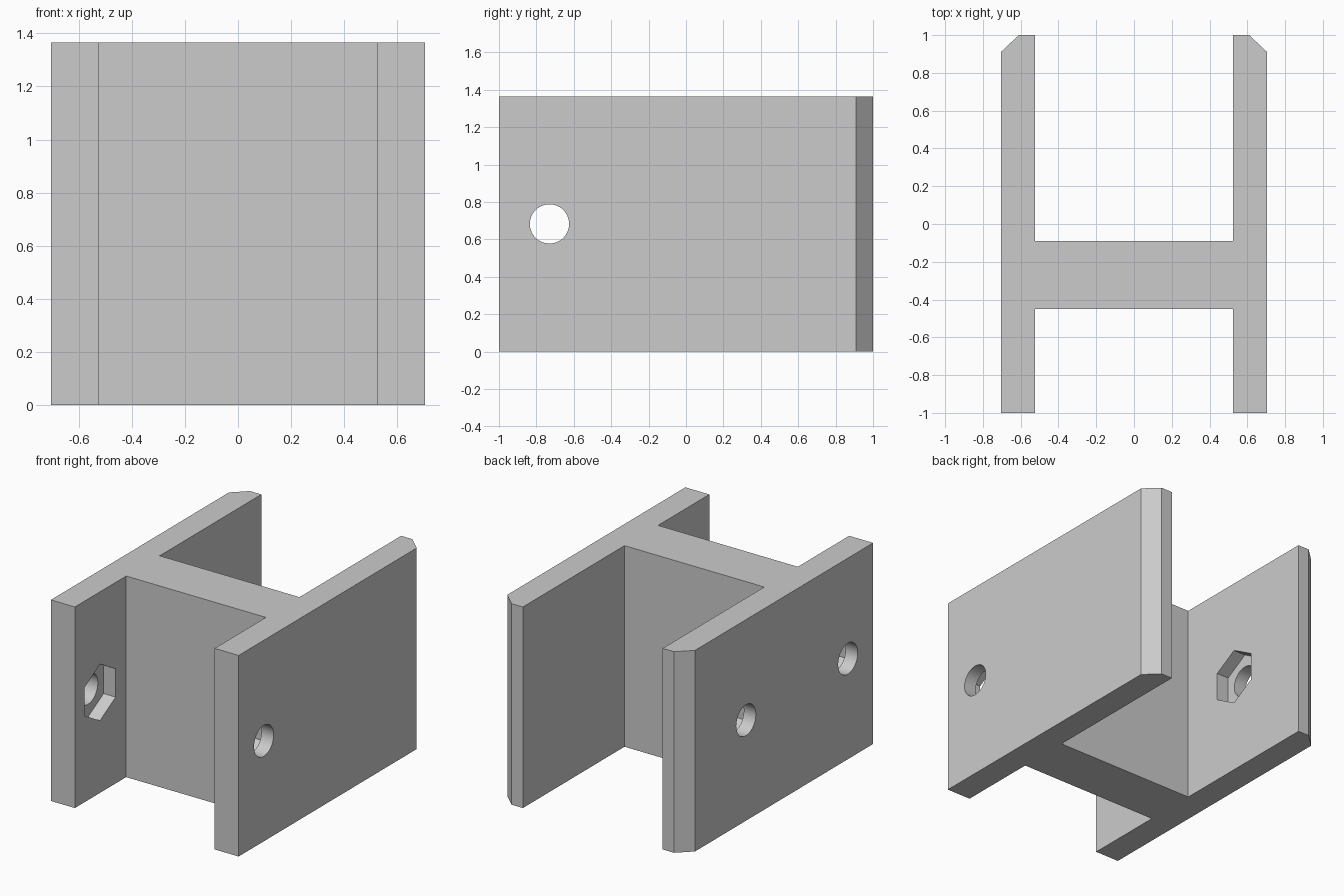
import bpy
import bmesh
import math
from mathutils import Vector

cube = bpy.data.objects.get("Cube")
if cube:
    bpy.data.objects.remove(cube, do_unlink=True)

HEIGHT = 1.365
OUTER, INNER, CHAMFER = 0.705, 0.525, 0.61
WEB_FRONT, WEB_BACK = -0.45, -0.09
HOLE_RADIUS, NUT_RADIUS, NUT_DEPTH = 0.105, 0.192, 0.09

grey = bpy.data.materials.new("light_grey")
grey.use_nodes = True
colour = (0.6, 0.6, 0.6, 1)
grey.diffuse_color = colour
grey.node_tree.nodes["Principled BSDF"].inputs["Base Color"].default_value = colour


def prism(name, outline, direction):
    """Extrude a closed outline of 3D points along a direction."""
    bm = bmesh.new()
    face = bm.faces.new([bm.verts.new(p) for p in outline])
    new = bmesh.ops.extrude_face_region(bm, geom=[face])["geom"]
    moved = [v for v in new if isinstance(v, bmesh.types.BMVert)]
    bmesh.ops.translate(bm, verts=moved, vec=Vector(direction))
    bmesh.ops.recalc_face_normals(bm, faces=bm.faces)
    mesh = bpy.data.meshes.new(name)
    bm.to_mesh(mesh)
    bm.free()
    mesh.materials.append(grey)
    obj = bpy.data.objects.new(name, mesh)
    bpy.context.collection.objects.link(obj)
    return obj


def select_only(obj):
    bpy.ops.object.select_all(action="DESELECT")
    obj.select_set(True)
    bpy.context.view_layer.objects.active = obj


def cut(body, sides, radius, x0, x1, y):
    """Cut a regular prism running along x out of the body."""
    ring = []
    for i in range(sides):
        a = math.pi / 2 + i * math.tau / sides
        ring.append((x0, y + radius * math.cos(a), HEIGHT / 2 + radius * math.sin(a)))
    cutter = prism("cutter", ring, (x1 - x0, 0, 0))
    cutter.hide_render = True
    mod = body.modifiers.new("cut", "BOOLEAN")
    mod.operation = "DIFFERENCE"
    mod.solver = "EXACT"
    mod.object = cutter
    select_only(body)
    bpy.ops.object.modifier_apply(modifier=mod.name)
    bpy.data.objects.remove(cutter, do_unlink=True)


# H-shaped bracket: two side walls joined by a web, outer back corners chamfered
half = [(0, WEB_FRONT), (INNER, WEB_FRONT), (INNER, -1), (OUTER, -1),
        (OUTER, 0.91), (CHAMFER, 1), (INNER, 1), (INNER, WEB_BACK), (0, WEB_BACK)]
profile = half[1:-1] + [(-x, y) for x, y in reversed(half[1:-1])]
bracket = prism("h_bracket", [(x, y, 0) for x, y in profile], (0, 0, HEIGHT))

# Bolt holes with hexagonal nut pockets on the inner wall faces
for side, y in ((1, -0.73), (-1, -0.73), (-1, 0.363)):
    cut(bracket, 48, HOLE_RADIUS, side * (INNER - 0.05), side * (OUTER + 0.05), y)
    cut(bracket, 6, NUT_RADIUS, side * (INNER - 0.05), side * (INNER + NUT_DEPTH), y)

select_only(bracket)
bpy.ops.object.shade_smooth_by_angle(angle=math.radians(30))
